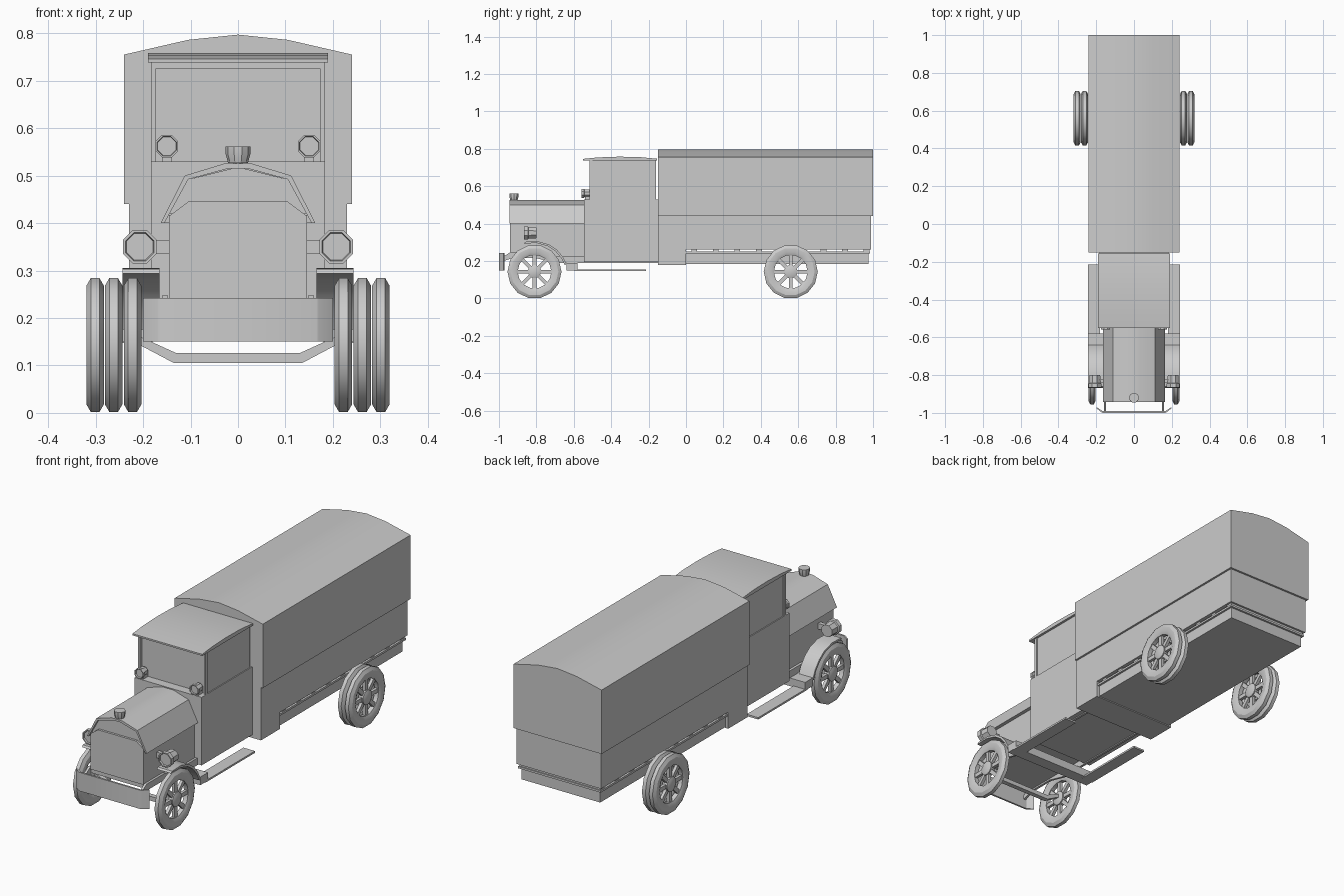
import bpy, bmesh, math
from mathutils import Vector, Matrix

if "Cube" in bpy.data.objects:
    bpy.data.objects.remove(bpy.data.objects["Cube"])

grey = bpy.data.materials.new("plain grey")
grey.diffuse_color = (0.6, 0.6, 0.6, 1)
grey.use_nodes = True
grey.node_tree.nodes["Principled BSDF"].inputs["Base Color"].default_value = grey.diffuse_color


def finish(name, bm):
    bmesh.ops.recalc_face_normals(bm, faces=bm.faces)
    me = bpy.data.meshes.new(name)
    bm.to_mesh(me)
    bm.free()
    me.materials.append(grey)
    ob = bpy.data.objects.new(name, me)
    bpy.context.collection.objects.link(ob)
    bpy.ops.object.select_all(action='DESELECT')
    ob.select_set(True)
    bpy.context.view_layer.objects.active = ob
    bpy.ops.object.shade_smooth_by_angle(angle=math.radians(28))
    return ob


def add_box(bm, x0, x1, y0, y1, z0, z1, rot=Matrix()):
    m = Matrix.Translation(((x0 + x1) / 2, (y0 + y1) / 2, (z0 + z1) / 2))
    bmesh.ops.create_cube(bm, size=1, matrix=rot @ m @ Matrix.Diagonal((x1 - x0, y1 - y0, z1 - z0, 1)))


def box(name, *b):
    bm = bmesh.new()
    add_box(bm, *b)
    return finish(name, bm)


def prism(name, pts, axis, a, b):
    """Extrude a closed profile along x (pts = y,z), y (pts = x,z) or z (pts = x,y)."""
    bm = bmesh.new()
    place = {'x': lambda p, t: (t, p[0], p[1]), 'y': lambda p, t: (p[0], t, p[1]),
             'z': lambda p, t: (p[0], p[1], t)}[axis]
    f = bm.faces.new([bm.verts.new(place(p, a)) for p in pts])
    r = bmesh.ops.extrude_face_region(bm, geom=[f])
    d = Vector(place((0, 0), b - a))
    bmesh.ops.translate(bm, vec=d, verts=[v for v in r['geom'] if isinstance(v, bmesh.types.BMVert)])
    return finish(name, bm)


def mirrored(half):
    return half + [(-x, z) for x, z in reversed(half) if x > 0]


def add_lathe(bm, prof, n, place, closed=False):
    """Revolve (radius, along) points; place maps (u, v, along) to a position."""
    rings = []
    for i in range(n):
        t = 2 * math.pi * (i + 0.5) / n
        rings.append([bm.verts.new(place(r * math.sin(t), r * math.cos(t), h)) for r, h in prof])
    m = len(prof)
    for i in range(n):
        a, b = rings[i], rings[(i + 1) % n]
        for j in range(m if closed else m - 1):
            k = (j + 1) % m
            bm.faces.new((a[j], a[k], b[k], b[j]))
    if not closed:
        bm.faces.new([r[0] for r in rings])
        bm.faces.new([r[-1] for r in rings])


def lathe(name, prof, n, place):
    bm = bmesh.new()
    add_lathe(bm, prof, n, place)
    return finish(name, bm)


def wheel(name, cx, cy, w=0.0185):
    bm = bmesh.new()
    cz = 0.143
    place = lambda u, v, h: (cx + h, cy + u, cz + v)
    # tyre and rim
    add_lathe(bm, [(0.106, -w), (0.128, -w), (0.1445, -w * 0.5), (0.1445, w * 0.5),
                   (0.128, w), (0.106, w), (0.09, w * 0.6), (0.09, -w * 0.6)], 14, place, True)
    # hub
    add_lathe(bm, [(0.022, -w), (0.036, -w * 0.7), (0.036, w * 0.7), (0.022, w)], 12, place)
    # spokes
    for i in range(8):
        rot = Matrix.Translation((cx, cy, cz)) @ Matrix.Rotation(math.pi * i / 4, 4, 'X')
        add_box(bm, -w * 0.4, w * 0.4, -0.01, 0.01, 0.03, 0.095, rot)
    finish(name, bm)


# cargo body: canvas top, lower sides, floor and frame
prism("cargo_cover", mirrored([(0.24, 0.44), (0.24, 0.755), (0.105, 0.786), (0, 0.797)]), 'y', -0.15, 1.0)
box("cargo_sides", -0.23, 0.23, -0.15, 0.99, 0.262, 0.44)
box("cargo_floor", -0.225, 0.225, 0, 0.985, 0.24, 0.25)
box("cargo_frame", -0.215, 0.215, 0, 0.975, 0.185, 0.24)
bm = bmesh.new()
for i in range(9):
    y = 0.03 + i * 0.115
    add_box(bm, -0.22, 0.22, y, y + 0.03, 0.25, 0.262)
finish("floor_bearers", bm)
box("under_body_tank", -0.23, 0.23, -0.15, 0.0, 0.18, 0.265)

# cab
box("cab_lower", -0.183, 0.183, -0.545, -0.15, 0.195, 0.53)
box("cab_upper", -0.178, 0.178, -0.50, -0.16, 0.53, 0.74)
prism("cab_roof", [(-0.55, 0.738), (-0.55, 0.746), (-0.47, 0.754), (-0.36, 0.758), (-0.25, 0.756),
                   (-0.155, 0.747), (-0.155, 0.738)], 'x', -0.19, 0.19)
box("windscreen_header", -0.183, 0.183, -0.515, -0.50, 0.725, 0.74)

# bonnet with overhanging cover and radiator
box("engine_body", -0.145, 0.145, -0.935, -0.545, 0.22, 0.42)
prism("bonnet", mirrored([(0.155, 0.40), (0.105, 0.492), (0, 0.518)]), 'y', -0.93, -0.545)
prism("bonnet_rim", [(0.163, 0.40), (0.112, 0.50), (0.03, 0.525), (-0.03, 0.525), (-0.112, 0.50), (-0.163, 0.40),
                     (-0.155, 0.40), (-0.105, 0.492), (-0.02, 0.515), (0.02, 0.515), (0.105, 0.492),
                     (0.155, 0.40)], 'y', -0.943, -0.545)
prism("radiator", mirrored([(0.145, 0.24), (0.145, 0.415), (0.105, 0.445)]), 'y', -0.941, -0.92)
lathe("radiator_cap", [(0.010, 0.50), (0.010, 0.527), (0.021, 0.527), (0.026, 0.545), (0.026, 0.561)], 10,
      lambda u, v, h: (u, -0.92 + v, h))

# bumper, tool box beam
prism("front_bumper", [(-0.2, -0.975), (-0.17, -0.998), (-0.165, -1.0), (0.165, -1.0), (0.17, -0.998),
                       (0.2, -0.975), (0.196, -0.971), (0.165, -0.991), (-0.165, -0.991), (-0.196, -0.971)],
      'z', 0.15, 0.242)
box("step_beam", -0.243, 0.243, -0.64, -0.58, 0.15, 0.19)

# front axle, dropped in the middle
prism("front_axle", mirrored([(0.135, 0.105), (0.205, 0.142), (0.205, 0.16), (0.13, 0.126)]),
      'y', -0.822, -0.798)

for s, side in ((1, "right"), (-1, "left")):
    def span(a, b):
        return sorted((s * a, s * b))

    # chassis rail with raised front horn
    prism("chassis_rail_" + side, [(-0.99, 0.195), (-0.99, 0.215), (-0.94, 0.247), (-0.8, 0.247), (-0.7, 0.225),
                                   (-0.15, 0.225), (-0.15, 0.19), (-0.7, 0.19), (-0.8, 0.215), (-0.93, 0.215)],
          'x', *span(0.148, 0.160))
    # mudguard sweeping down to the step
    arc = [(-0.86, 0.303), (-0.79, 0.305), (-0.73, 0.288), (-0.69, 0.26), (-0.66, 0.225), (-0.64, 0.185)]
    prism("mudguard_" + side, arc + [(y - 0.007, z - 0.009) for y, z in reversed(arc)], 'x', *span(0.165, 0.243))
    box("running_board_" + side, *span(0.18, 0.243), -0.60, -0.215, 0.147, 0.156)
    # lamps with recessed glass
    for name, cx, cz, r, y0, y1 in (("headlight_", 0.207, 0.35, 0.038, -0.865, -0.80),
                                    ("cab_lamp_", 0.15, 0.562, 0.026, -0.558, -0.515)):
        d = y1 - y0
        lathe(name + side, [(r * 0.8, y0 + 0.008), (r * 0.85, y0), (r, y0), (r, y0 + d * 0.3),
                            (r * 0.85, y0 + d * 0.35), (r * 0.8, y1)], 8,
              lambda u, v, h: (s * cx + u, h, cz + v))
    box("headlight_bracket_" + side, *span(0.14, 0.18), -0.84, -0.82, 0.335, 0.363)
    box("cab_lamp_stand_" + side, *span(0.14, 0.16), -0.54, -0.50, 0.528, 0.545)
    # windscreen posts
    box("windscreen_post_" + side, *span(0.174, 0.183), -0.515, -0.50, 0.53, 0.74)
    # wheels: single at the front, double at the rear
    wheel("front_wheel_" + side, s * 0.222, -0.81)
    wheel("rear_wheel_inner_" + side, s * 0.262, 0.56)
    wheel("rear_wheel_outer_" + side, s * 0.301, 0.56)
